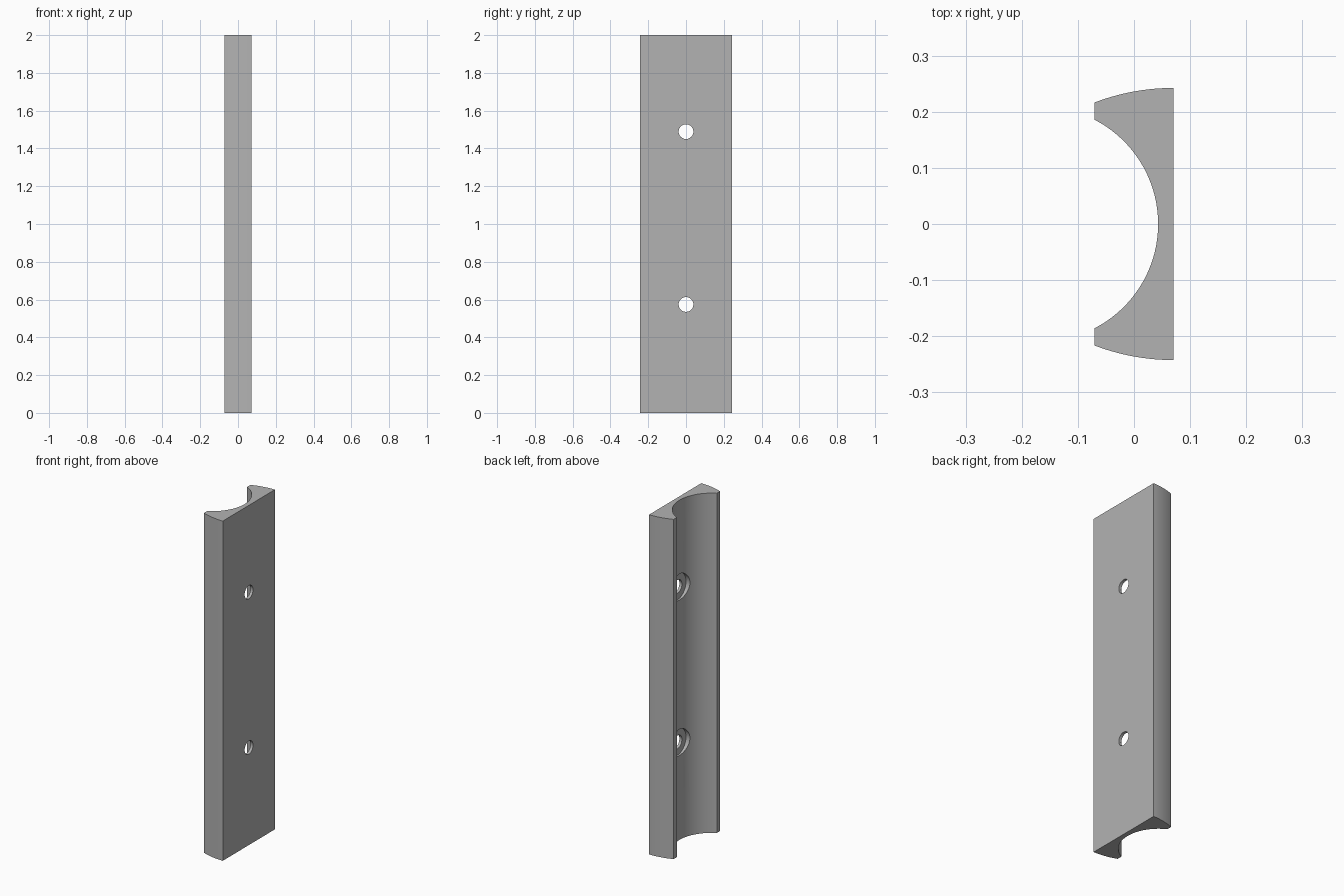
import bpy, bmesh
from math import sin, cos, asin, pi
from mathutils import Matrix, Vector

cube = bpy.data.objects.get("Cube")
if cube:
    bpy.data.objects.remove(cube, do_unlink=True)

# Main sizes
HEIGHT = 2.0
FLAT_X, OPEN_X = 0.0705, -0.0705      # flat mounting face, open groove side
HALF_WIDTH = 0.2425
GROOVE_X, GROOVE_R = -0.166, 0.209    # groove axis and radius
SIDE_R = 0.395                        # curved outer sides
HOLE_R, BORE_R, BORE_FLOOR = 0.039, 0.077, 0.054
HOLE_HEIGHTS = (0.574, 1.489)

grey = bpy.data.materials.new("plain grey")
grey.use_nodes = True
colour = (0.45, 0.45, 0.45, 1)
grey.diffuse_color = colour
grey.node_tree.nodes["Principled BSDF"].inputs["Base Color"].default_value = colour


def make_object(name, bm):
    bmesh.ops.recalc_face_normals(bm, faces=bm.faces)
    mesh = bpy.data.meshes.new(name)
    bm.to_mesh(mesh)
    bm.free()
    mesh.materials.append(grey)
    obj = bpy.data.objects.new(name, mesh)
    bpy.context.collection.objects.link(obj)
    return obj


def arc(cx, cy, r, start, end, steps):
    angles = [start + (end - start) * i / steps for i in range(steps + 1)]
    return [(cx + r * cos(a), cy + r * sin(a)) for a in angles]


# Cross-section: curved sides and a round groove, drawn around the outline
sweep = asin((FLAT_X - OPEN_X) / SIDE_R)
back_side = arc(FLAT_X, HALF_WIDTH - SIDE_R, SIDE_R, pi / 2, pi / 2 + sweep, 12)
front_side = [(x, -y) for x, y in reversed(back_side)]
half_angle = pi / 2 - asin((OPEN_X - GROOVE_X) / GROOVE_R)
groove = arc(GROOVE_X, 0, GROOVE_R, half_angle, -half_angle, 48)

bm = bmesh.new()
outline = [bm.verts.new((x, y, 0)) for x, y in back_side + groove + front_side]
base = bm.faces.new(outline)
top = bmesh.ops.extrude_face_region(bm, geom=[base])["geom"]
bmesh.ops.translate(bm, vec=(0, 0, HEIGHT),
                    verts=[v for v in top if isinstance(v, bmesh.types.BMVert)])
body = make_object("grooved_plate", bm)


def drill(radius, x_start, x_end, z):
    """Cut a round hole along x through the plate."""
    bm = bmesh.new()
    place = Matrix.Translation(Vector(((x_start + x_end) / 2, 0, z)))
    bmesh.ops.create_cone(bm, cap_ends=True, segments=48, radius1=radius,
                          radius2=radius, depth=x_end - x_start,
                          matrix=place @ Matrix.Rotation(pi / 2, 4, 'Y'))
    cutter = make_object("hole_cutter", bm)
    cutter.hide_render = True
    mod = body.modifiers.new("hole", 'BOOLEAN')
    mod.operation = 'DIFFERENCE'
    mod.solver = 'EXACT'
    mod.object = cutter
    bpy.ops.object.modifier_apply(modifier=mod.name)
    bpy.data.objects.remove(cutter, do_unlink=True)


bpy.ops.object.select_all(action='DESELECT')
body.select_set(True)
bpy.context.view_layer.objects.active = body

# Screw holes, each with a wider recess on the groove side
for z in HOLE_HEIGHTS:
    drill(BORE_R, -0.2, BORE_FLOOR, z)
    drill(HOLE_R, -0.2, 0.2, z)

bpy.ops.object.shade_smooth_by_angle(angle=pi / 6)
